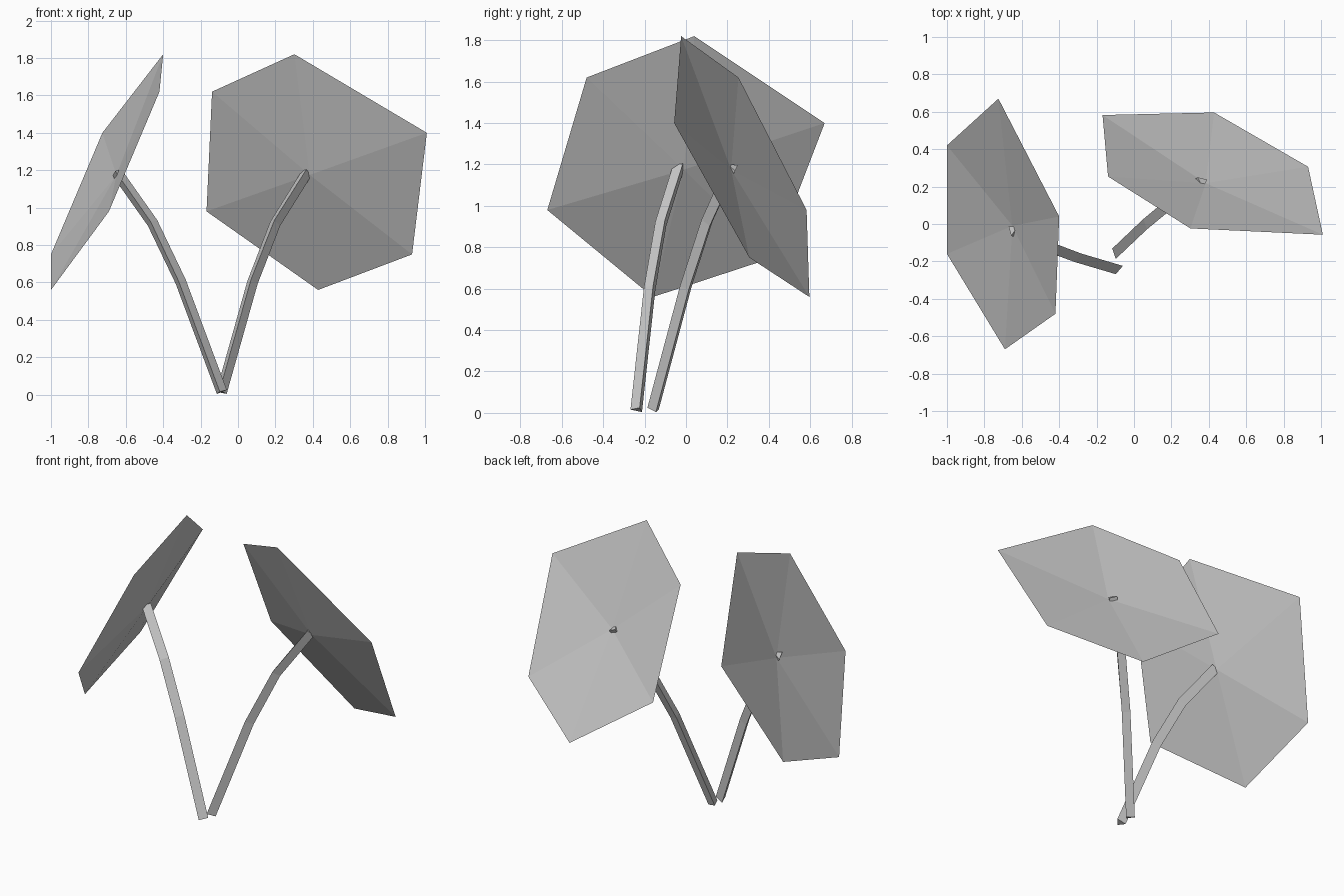
import bpy, math
from mathutils import Vector

if "Cube" in bpy.data.objects:
    bpy.data.objects.remove(bpy.data.objects["Cube"])


def make(name, verts, faces):
    me = bpy.data.meshes.new(name)
    me.from_pydata([tuple(v) for v in verts], [], faces)
    me.update()
    ob = bpy.data.objects.new(name, me)
    bpy.context.collection.objects.link(ob)
    return ob


def stalk(name, path, radius, azimuth):
    # three-sided tube swept along the path, ends square to the path
    pts = [Vector(p) for p in path]
    n = len(pts)
    ref = Vector((math.cos(azimuth), math.sin(azimuth), 0))
    verts = []
    for i, p in enumerate(pts):
        t = (pts[min(i + 1, n - 1)] - pts[max(i - 1, 0)]).normalized()
        u = (ref - t * ref.dot(t)).normalized()
        v = t.cross(u)
        for k in range(3):
            a = math.tau * k / 3
            verts.append(p + radius * (math.cos(a) * u + math.sin(a) * v))
    faces = [(3*i + k, 3*i + (k+1) % 3, 3*i + 3 + (k+1) % 3, 3*i + 3 + k)
             for i in range(n - 1) for k in range(3)]
    faces += [(2, 1, 0), (3*n - 3, 3*n - 2, 3*n - 1)]
    return make(name, verts, faces)


# Leaf: shallow six-sided dish, a fan around a sunken centre
rim = [(-0.69, -0.67, 0.98), (-0.42, -0.48, 1.62), (-0.40, 0.04, 1.82),
       (-0.725, 0.67, 1.40), (-1.0, 0.42, 0.75), (-1.0, -0.16, 0.56)]
hub = (-0.65, -0.01, 1.175)
leaf = make("left_leaf", [hub] + rim,
            [(0, 1 + (k + 1) % 6, 1 + k) for k in range(6)])
leaf.data.flip_normals()
if leaf.data.polygons[0].normal.z < 0:
    leaf.data.flip_normals()

# Stalk: bends outward toward the leaf centre
stem = stalk("left_stalk",
             [(-0.09, -0.235, 0.015), (-0.31, -0.17, 0.605),
              (-0.46, -0.115, 0.92), (-0.65, -0.03, 1.19)],
             0.034, math.radians(16))

# Second leaf and stalk: the same pair turned by a third of a circle
for src, name in ((leaf, "right_leaf"), (stem, "right_stalk")):
    ob = bpy.data.objects.new(name, src.data.copy())
    ob.rotation_euler.z = math.radians(-120)
    ob.location = (0.067, -0.35, 0)
    bpy.context.collection.objects.link(ob)
